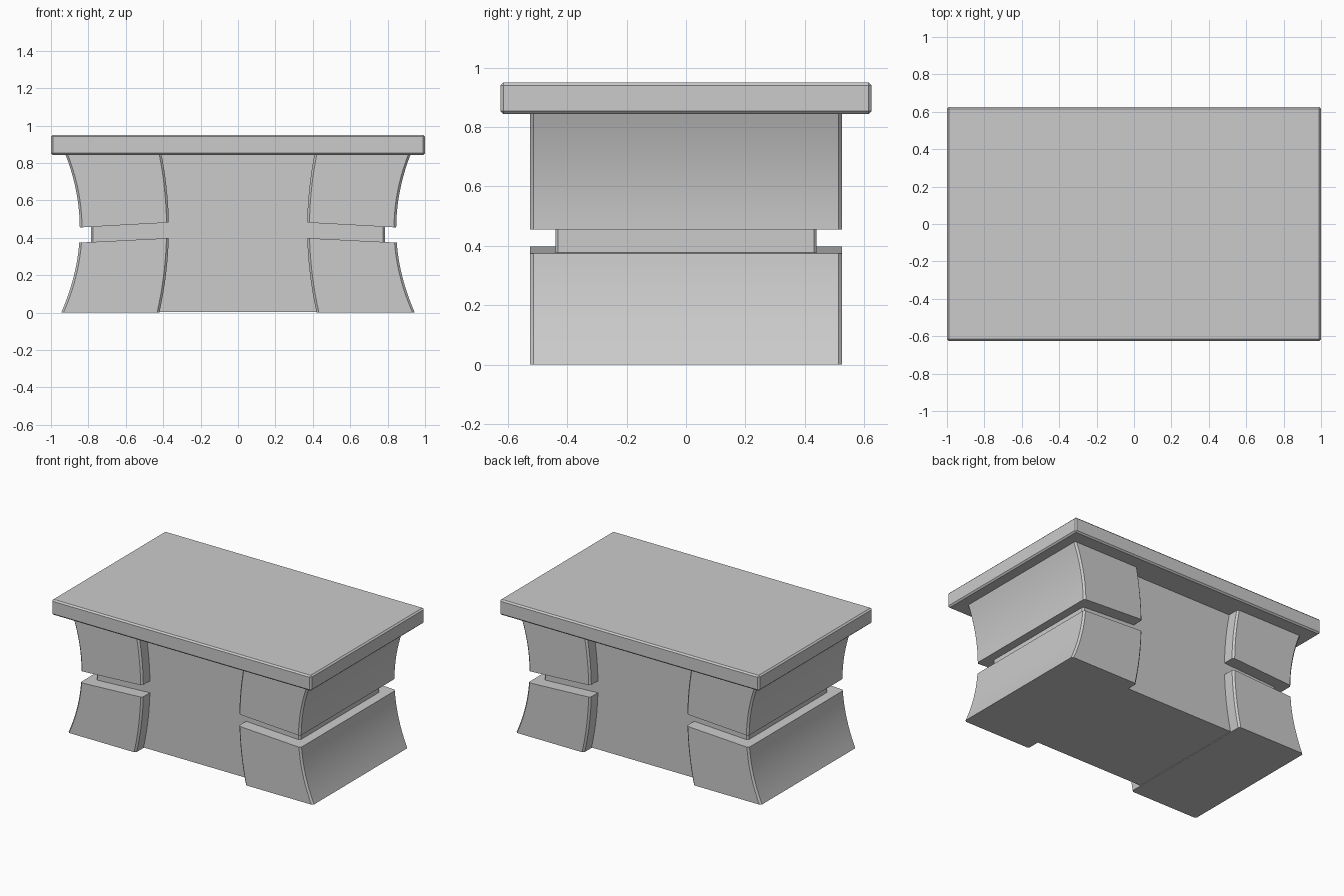
import bpy, bmesh
from math import radians

if "Cube" in bpy.data.objects:
    bpy.data.objects.remove(bpy.data.objects["Cube"])


def add_object(name, bm, smooth=False):
    bmesh.ops.recalc_face_normals(bm, faces=bm.faces)
    mesh = bpy.data.meshes.new(name)
    bm.to_mesh(mesh)
    bm.free()
    ob = bpy.data.objects.new(name, mesh)
    bpy.context.collection.objects.link(ob)
    if smooth:
        bpy.ops.object.select_all(action='DESELECT')
        ob.select_set(True)
        bpy.context.view_layer.objects.active = ob
        bpy.ops.object.shade_smooth_by_angle(angle=radians(25))
    return ob


def box(name, half_x, half_y, z0, z1, chamfer, vertical_only=False):
    bm = bmesh.new()
    bmesh.ops.create_cube(bm, size=1)
    for v in bm.verts:
        v.co = (v.co.x * 2 * half_x, v.co.y * 2 * half_y, z0 + (v.co.z + 0.5) * (z1 - z0))
    edges = [e for e in bm.edges
             if not vertical_only or abs(e.verts[0].co.z - e.verts[1].co.z) > 0.01]
    bmesh.ops.bevel(bm, geom=edges, offset=chamfer, segments=1, affect='EDGES')
    return add_object(name, bm)


def flared_block(name, side, bottom, top, steps=14, half_y=0.525, c=0.012):
    """Loft chamfered rectangles; bottom/top are (inner z, outer z) heights."""
    bm = bmesh.new()
    rings = []
    for i in range(steps + 1):
        t = i / steps
        zi = bottom[0] + (top[0] - bottom[0]) * t
        zo = bottom[1] + (top[1] - bottom[1]) * t
        xi = 0.37 + 0.25 * (zi - 0.45) ** 2
        xo = 0.846 + 0.49 * (zo - 0.45) ** 2
        h = half_y
        outline = [(xi + c, -h), (xo - c, -h), (xo, -h + c), (xo, h - c),
                   (xo - c, h), (xi + c, h), (xi, h - c), (xi, -h + c)]
        rings.append([bm.verts.new((side * x, y, zi + (zo - zi) * (x - xi) / (xo - xi)))
                      for x, y in outline])
    for a, b in zip(rings, rings[1:]):
        for k in range(8):
            n = (k + 1) % 8
            bm.faces.new((a[k], a[n], b[n], b[k]))
    bm.faces.new(rings[0])
    bm.faces.new(rings[-1])
    return add_object(name, bm, smooth=True)


# Table top slab
box("table_top", 1.0, 0.625, 0.843, 0.95, 0.01)

# Recessed core, visible in the middle panels and the slots
box("core", 0.785, 0.44, 0.004, 0.85, 0.01, vertical_only=True)

# Concave end blocks, two tiers on each side
for side, label in ((-1, "left"), (1, "right")):
    flared_block(f"lower_block_{label}", side, (0.0, 0.0), (0.398, 0.374))
    flared_block(f"upper_block_{label}", side, (0.481, 0.455), (0.845, 0.845))
